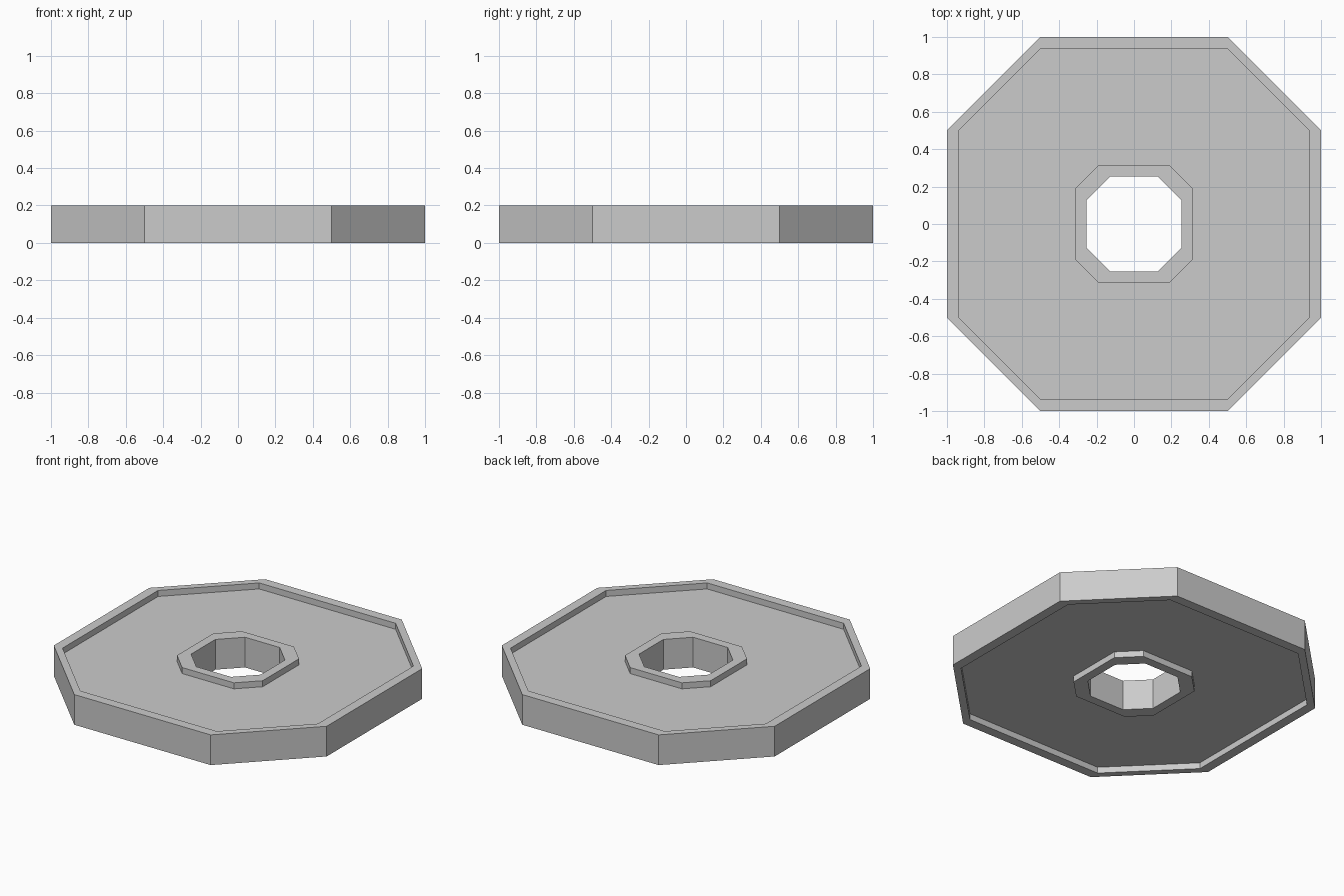
import bpy

if "Cube" in bpy.data.objects:
    bpy.data.objects.remove(bpy.data.objects["Cube"])


def octagon(half, corner, z):
    """Octagon with flats at +-half, whose flat sides run between +-corner."""
    a, b = half, corner
    pts = [(a, -b), (a, b), (b, a), (-b, a), (-a, b), (-a, -b), (-b, -a), (b, -a)]
    return [(x, y, z) for x, y in pts]


def loft_closed(name, sections):
    """Skin a closed loop of octagonal sections into a solid ring."""
    verts = [p for s in sections for p in octagon(*s)]
    n = len(sections)
    faces = []
    for i in range(n):
        j = (i + 1) % n
        for k in range(8):
            m = (k + 1) % 8
            faces.append((i * 8 + k, i * 8 + m, j * 8 + m, j * 8 + k))
    mesh = bpy.data.meshes.new(name)
    mesh.from_pydata(verts, [], faces)
    mesh.update()
    obj = bpy.data.objects.new(name, mesh)
    bpy.context.collection.objects.link(obj)
    return obj


HEIGHT, RECESS = 0.2, 0.04
OUTER, RIM = (1.0, 0.5), (0.936, 0.5)
COLLAR, HOLE = (0.314, 0.19), (0.255, 0.127)

# Octagonal plate: raised outer rim and hole collar, recessed web on both sides
low, high = RECESS, HEIGHT - RECESS
loft_closed("octagonal_plate", [
    (*OUTER, 0), (*OUTER, HEIGHT),
    (*RIM, HEIGHT), (*RIM, high),
    (*COLLAR, high), (*COLLAR, HEIGHT),
    (*HOLE, HEIGHT), (*HOLE, 0),
    (*COLLAR, 0), (*COLLAR, low),
    (*RIM, low), (*RIM, 0),
])
